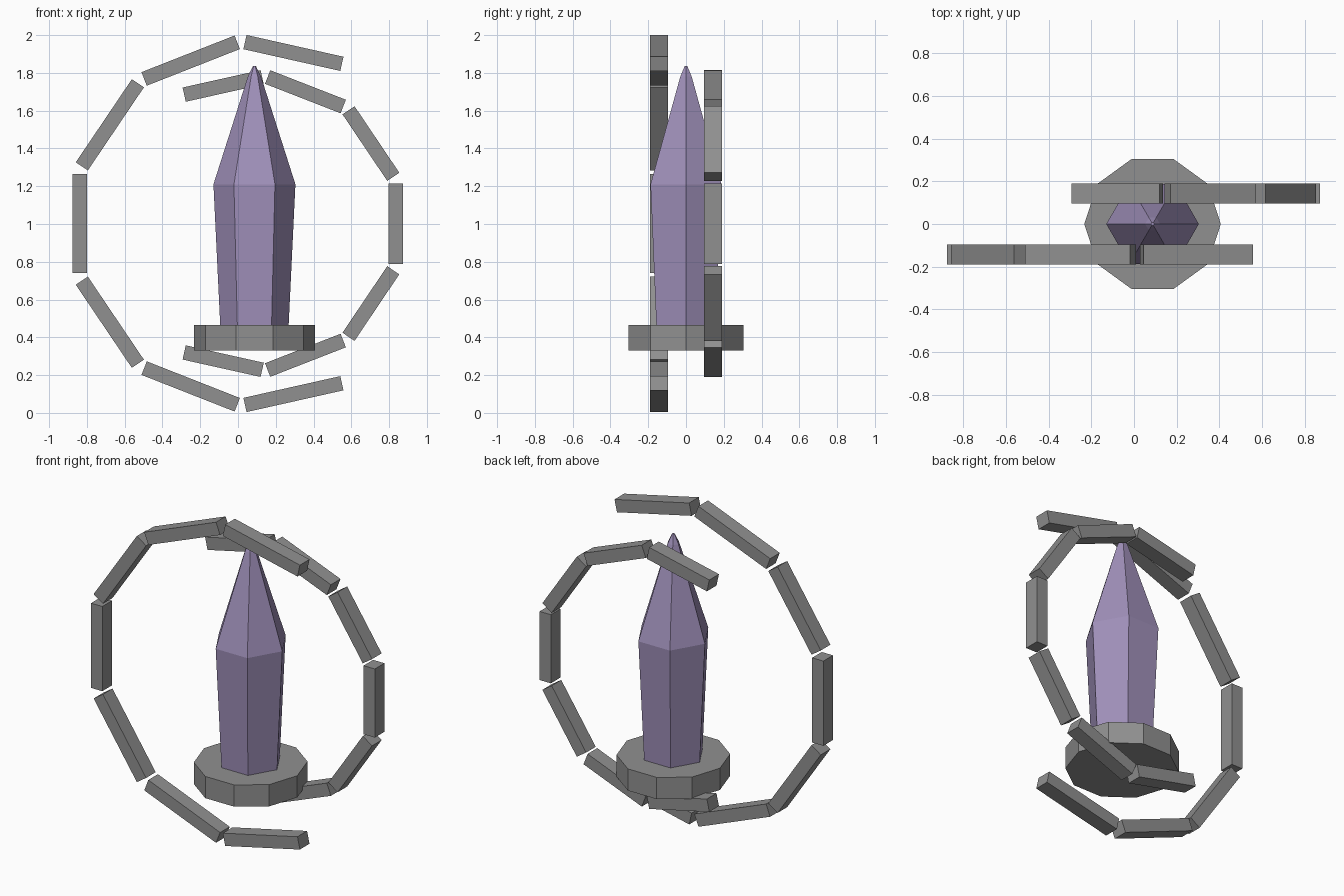
import bpy, bmesh, math
from mathutils import Vector

if "Cube" in bpy.data.objects:
    bpy.data.objects.remove(bpy.data.objects["Cube"])

MID_Z = 1.0025      # height about which the arcs mirror
CX = 0.087          # centre of crystal and base


def material(name, rgb):
    m = bpy.data.materials.new(name)
    m.diffuse_color = (*rgb, 1)
    m.use_nodes = True
    m.node_tree.nodes["Principled BSDF"].inputs["Base Color"].default_value = m.diffuse_color
    return m


stone = material("grey stone", (0.28, 0.28, 0.28))
violet = material("violet crystal", (0.35, 0.28, 0.49))


def finish(name, bm, mat):
    bmesh.ops.recalc_face_normals(bm, faces=bm.faces)
    me = bpy.data.meshes.new(name)
    bm.to_mesh(me)
    bm.free()
    me.materials.append(mat)
    ob = bpy.data.objects.new(name, me)
    bpy.context.collection.objects.link(ob)
    return ob


def lathe(name, sides, rings, mat):
    """Flat-sided solid through (radius, z) rings, corners on the x axis."""
    bm = bmesh.new()
    loops = []
    for r, z in rings:
        loops.append([bm.verts.new((CX + r * math.cos(2 * math.pi * i / sides),
                                    r * math.sin(2 * math.pi * i / sides), z))
                      for i in range(sides)])
    for a, b in zip(loops, loops[1:]):
        for i in range(sides):
            j = (i + 1) % sides
            bm.faces.new((a[i], a[j], b[j], b[i]))
    bm.faces.new(loops[0])
    bm.faces.new(loops[-1])
    return finish(name, bm, mat)


def bar(name, p, q, y, width=0.077, depth=0.094):
    """Box running from p to q in the x-z plane."""
    p, q = Vector((p[0], y, p[1])), Vector((q[0], y, q[1]))
    d = (q - p).normalized()
    side = Vector((-d.z, 0, d.x)) * width / 2
    back = Vector((0, depth / 2, 0))
    bm = bmesh.new()
    ends = [[bm.verts.new(e + s * side + t * back)
             for s, t in ((-1, -1), (1, -1), (1, 1), (-1, 1))] for e in (p, q)]
    for i in range(4):
        j = (i + 1) % 4
        bm.faces.new((ends[0][i], ends[0][j], ends[1][j], ends[1][i]))
    for e in ends:
        bm.faces.new(e)
    return finish(name, bm, stone)


def arc(name, upper, post, y):
    """Upper bars, their mirror below, and one upright post at the middle."""
    for n, (p, q) in enumerate(upper, 1):
        bar(f"{name}_upper_bar_{n}", p, q, y)
        bar(f"{name}_lower_bar_{n}", (p[0], 2 * MID_Z - p[1]),
            (q[0], 2 * MID_Z - q[1]), y)
    x, half = post
    bar(f"{name}_post", (x, MID_Z - half), (x, MID_Z + half), y)


# Ten-sided base and six-sided pointed crystal
lathe("base", 10, [(0.32, 0.33), (0.32, 0.465)], stone)
lathe("crystal", 6, [(0.178, 0.40), (0.217, 1.21), (0.035, 1.78), (0.008, 1.836)], violet)

# Large front arc, open to the right
arc("front_arc", [((0.037, 1.963), (0.55, 1.848)),
                  ((-0.497, 1.768), (-0.004, 1.962)),
                  ((-0.827, 1.305), (-0.53, 1.745))], (-0.838, 0.263), -0.143)

# Smaller back arc, open to the left
arc("back_arc", [((-0.285, 1.685), (0.128, 1.777)),
                 ((0.157, 1.778), (0.557, 1.622)),
                 ((0.585, 1.602), (0.822, 1.25))], (0.834, 0.213), 0.143)
